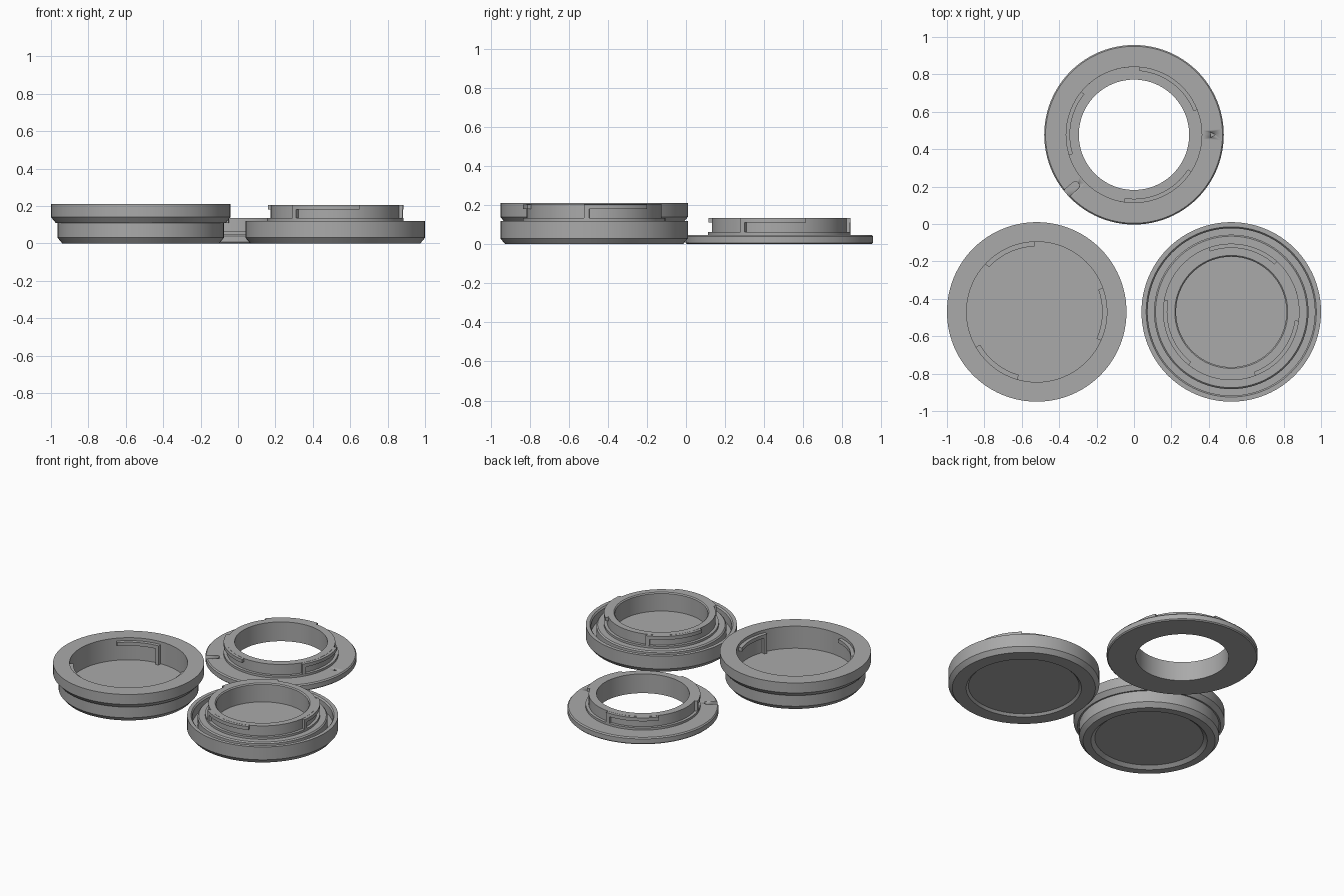
import bpy, bmesh, math
from mathutils import Matrix, Vector

if "Cube" in bpy.data.objects:
    bpy.data.objects.remove(bpy.data.objects["Cube"])

SEG = 96
grey = bpy.data.materials.new("mid_grey")
grey.diffuse_color = (0.4, 0.4, 0.4, 1)
grey.use_nodes = True
grey.node_tree.nodes["Principled BSDF"].inputs["Base Color"].default_value = grey.diffuse_color


def finish(name, bm, loc):
    bmesh.ops.remove_doubles(bm, verts=bm.verts, dist=1e-5)
    bmesh.ops.recalc_face_normals(bm, faces=bm.faces)
    me = bpy.data.meshes.new(name)
    bm.to_mesh(me)
    bm.free()
    me.materials.append(grey)
    ob = bpy.data.objects.new(name, me)
    bpy.context.collection.objects.link(ob)
    ob.location = loc
    bpy.context.view_layer.objects.active = ob
    ob.select_set(True)
    bpy.ops.object.shade_smooth_by_angle(angle=math.radians(25))
    ob.select_set(False)
    return ob


def lathe(name, profile, loc, closed=False):
    """Turn an (r, z) profile around the vertical axis."""
    bm = bmesh.new()
    vs = [bm.verts.new((r, 0, z)) for r, z in profile]
    pairs = list(zip(vs, vs[1:])) + ([(vs[-1], vs[0])] if closed else [])
    es = [bm.edges.new(p) for p in pairs]
    bmesh.ops.spin(bm, geom=vs + es, cent=(0, 0, 0), axis=(0, 0, 1),
                   angle=math.tau, steps=SEG, use_merge=False)
    bmesh.ops.remove_doubles(bm, verts=bm.verts, dist=1e-5)
    bmesh.ops.dissolve_degenerate(bm, edges=bm.edges, dist=1e-6)
    return finish(name, bm, loc)


def arc_block(name, r0, r1, z0, z1, a0, a1, loc):
    """Curved bar between two radii, heights and angles (degrees)."""
    bm = bmesh.new()
    n = max(1, round((a1 - a0) / 3.75))
    rows = []
    for i in range(n + 1):
        a = math.radians(a0 + (a1 - a0) * i / n)
        c, s = math.cos(a), math.sin(a)
        rows.append([bm.verts.new((r * c, r * s, z)) for r, z in
                     ((r0, z0), (r1, z0), (r1, z1), (r0, z1))])
    for p, q in zip(rows, rows[1:]):
        for k in range(4):
            bm.faces.new((p[k], p[(k + 1) % 4], q[(k + 1) % 4], q[k]))
    bm.faces.new(rows[0])
    bm.faces.new(rows[-1][::-1])
    return finish(name, bm, loc)


def cut(target, cutter):
    m = target.modifiers.new("cut", 'BOOLEAN')
    m.operation = 'DIFFERENCE'
    m.solver = 'EXACT'
    m.object = cutter
    cutter.hide_render = True
    cutter.hide_set(True)


# Deep cap with inner bayonet rails
deep = Vector((-0.52, -0.47, 0))
lathe("deep_cap", [(0, 0.02), (0.345, 0.02), (0.37, 0), (0.42, 0), (0.445, 0.03),
                   (0.445, 0.11), (0.455, 0.11), (0.48, 0.14), (0.48, 0.21),
                   (0.375, 0.21), (0.375, 0.055), (0, 0.055)], deep)
for i, (a0, a1) in enumerate(((92, 137), (-24, 20), (210, 254))):
    arc_block(f"inner_rail_{i}", 0.35, 0.378, 0.165, 0.19, a0, a1, deep)
    arc_block(f"inner_stop_{i}", 0.35, 0.378, 0.05, 0.166, a0, a0 + 3.5, deep)


def outer_lugs(prefix, starts, top, loc):
    """Bayonet lugs with a stop at one end, around a tube."""
    for i, (a0, a1) in enumerate(starts):
        arc_block(f"{prefix}_lug_{i}", 0.335, 0.365, top - 0.025, top - 0.001, a0, a1, loc)
        arc_block(f"{prefix}_stop_{i}", 0.335, 0.364, top - 0.072, top - 0.024, a0, a0 + 4, loc)


# Grooved cap with a raised tube
grooved = Vector((0.52, -0.47, 0))
lathe("grooved_cap", [(0, 0.015), (0.352, 0.015), (0.367, 0), (0.455, 0), (0.48, 0.03),
                      (0.48, 0.12), (0.455, 0.12), (0.447, 0.11), (0.447, 0.05),
                      (0.413, 0.05), (0.413, 0.112), (0.405, 0.12), (0.365, 0.12),
                      (0.365, 0.135), (0.345, 0.135), (0.345, 0.205), (0.302, 0.205),
                      (0.295, 0.198), (0.295, 0.075), (0, 0.075)], grooved)
outer_lugs("cap", ((-8, 48), (109, 170), (231, 291)), 0.205, grooved)

# Open mount ring
mount = Vector((0, 0.477, 0))
ring = lathe("mount_ring", [(0.295, 0), (0.473, 0), (0.48, 0.007), (0.48, 0.04),
                            (0.473, 0.048), (0.365, 0.048), (0.365, 0.063), (0.345, 0.063),
                            (0.345, 0.135), (0.295, 0.135)], mount, closed=True)
outer_lugs("ring", ((-33, 22), (85, 141), (197, 262)), 0.135, mount)

# Lock-pin slot with a rounded inner end
bm = bmesh.new()
w = 0.022
pts = [(0.52, -w), (0.52, w)]
pts += [(0.415 + w * math.cos(a), w * math.sin(a))
        for a in (math.pi * (0.5 + k / 10) for k in range(11))]
bottom = bm.faces.new([bm.verts.new((x, y, 0.025)) for x, y in pts])
up = bmesh.ops.extrude_face_region(bm, geom=[bottom])
bmesh.ops.translate(bm, vec=(0, 0, 0.05),
                    verts=[v for v in up["geom"] if isinstance(v, bmesh.types.BMVert)])
bmesh.ops.rotate(bm, verts=bm.verts, matrix=Matrix.Rotation(math.radians(221), 3, 'Z'))
cut(ring, finish("slot_cutter", bm, mount))

# Small triangular alignment mark
bm = bmesh.new()
bmesh.ops.create_cone(bm, cap_ends=True, segments=3, radius1=0.016, radius2=0.016, depth=0.03,
                      matrix=Matrix.Translation((0.418, 0, 0.053)) @ Matrix.Rotation(-math.pi / 2, 4, 'Z'))
cut(ring, finish("mark_cutter", bm, mount))
